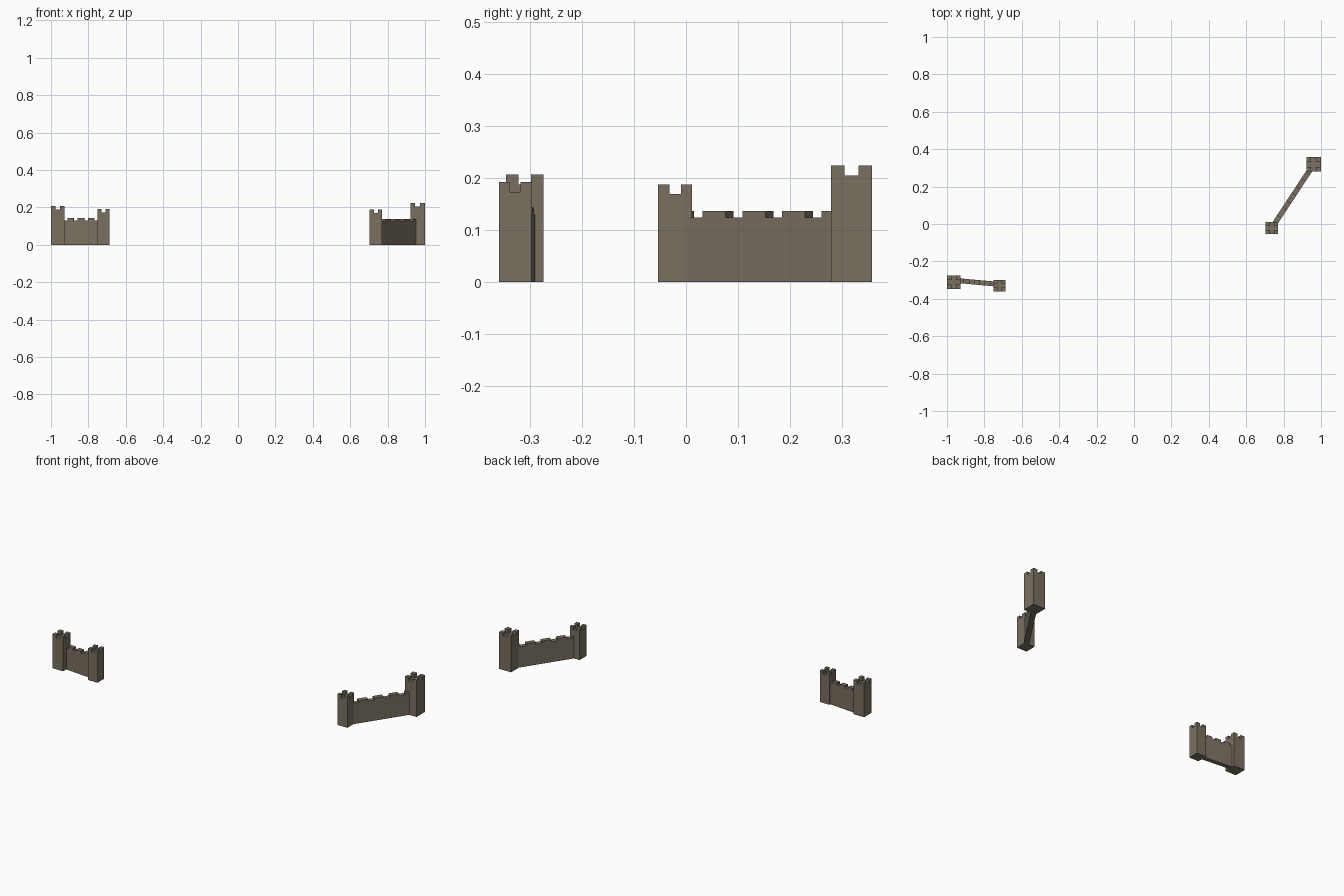
import bpy, bmesh, math
from mathutils import Matrix, Vector

if "Cube" in bpy.data.objects:
    bpy.data.objects.remove(bpy.data.objects["Cube"])

stone = bpy.data.materials.new("weathered stone")
stone.diffuse_color = (0.195, 0.162, 0.118, 1)
stone.use_nodes = True
stone.node_tree.nodes["Principled BSDF"].inputs["Base Color"].default_value = stone.diffuse_color


def box(bm, x0, x1, y0, y1, z0, z1):
    m = Matrix.Translation(((x0 + x1) / 2, (y0 + y1) / 2, (z0 + z1) / 2))
    bmesh.ops.create_cube(bm, size=1, matrix=m @ Matrix.Diagonal((x1 - x0, y1 - y0, z1 - z0, 1)))


def finish(bm, name, loc, angle=0):
    me = bpy.data.meshes.new(name)
    bm.to_mesh(me)
    bm.free()
    me.materials.append(stone)
    ob = bpy.data.objects.new(name, me)
    ob.location = (loc[0], loc[1], 0)
    ob.rotation_euler.z = angle
    bpy.context.collection.objects.link(ob)


# Square tower: shaft, cap slab and four corner merlons
def tower(name, x, y, width, height):
    bm = bmesh.new()
    h = width / 2
    cap, floor = height - 0.0285, height - 0.019
    box(bm, -h, h, -h, h, 0, cap)
    box(bm, -h, h, -h, h, cap, floor)
    for sx in (-1, 1):
        for sy in (-1, 1):
            xs = sorted((sx * h, sx * h / 3))
            ys = sorted((sy * h, sy * h / 3))
            box(bm, *xs, *ys, floor, height)
    finish(bm, name, (x, y))


# Curtain wall from a to b: wall, walkway slab and a row of merlons
def wall(name, a, b, thick, height, first, pitch, count, merlon):
    bm = bmesh.new()
    d = Vector(b) - Vector(a)
    t = thick / 2
    cap, floor = height - 0.022, height - 0.013
    box(bm, 0, d.length, -t, t, 0, cap)
    box(bm, 0, d.length, -t, t, cap, floor)
    for i in range(count):
        c = first + i * pitch
        box(bm, max(c - merlon / 2, 0), min(c + merlon / 2, d.length), -t, t, floor, height)
    finish(bm, name, a, math.atan2(d.y, d.x))


tower("left_outer_tower", -0.964, -0.311, 0.072, 0.207)
tower("left_inner_tower", -0.7195, -0.3295, 0.0625, 0.192)
tower("right_front_tower", 0.737, -0.021, 0.066, 0.188)
tower("right_back_tower", 0.9605, 0.319, 0.079, 0.224)

wall("left_wall", (-0.95, -0.302), (-0.73, -0.322), 0.026, 0.143, 0.055, 0.056, 3, 0.033)
wall("right_wall", (0.737, -0.021), (0.9605, 0.319), 0.028, 0.137, 0.0075, 0.0916, 5, 0.053)
